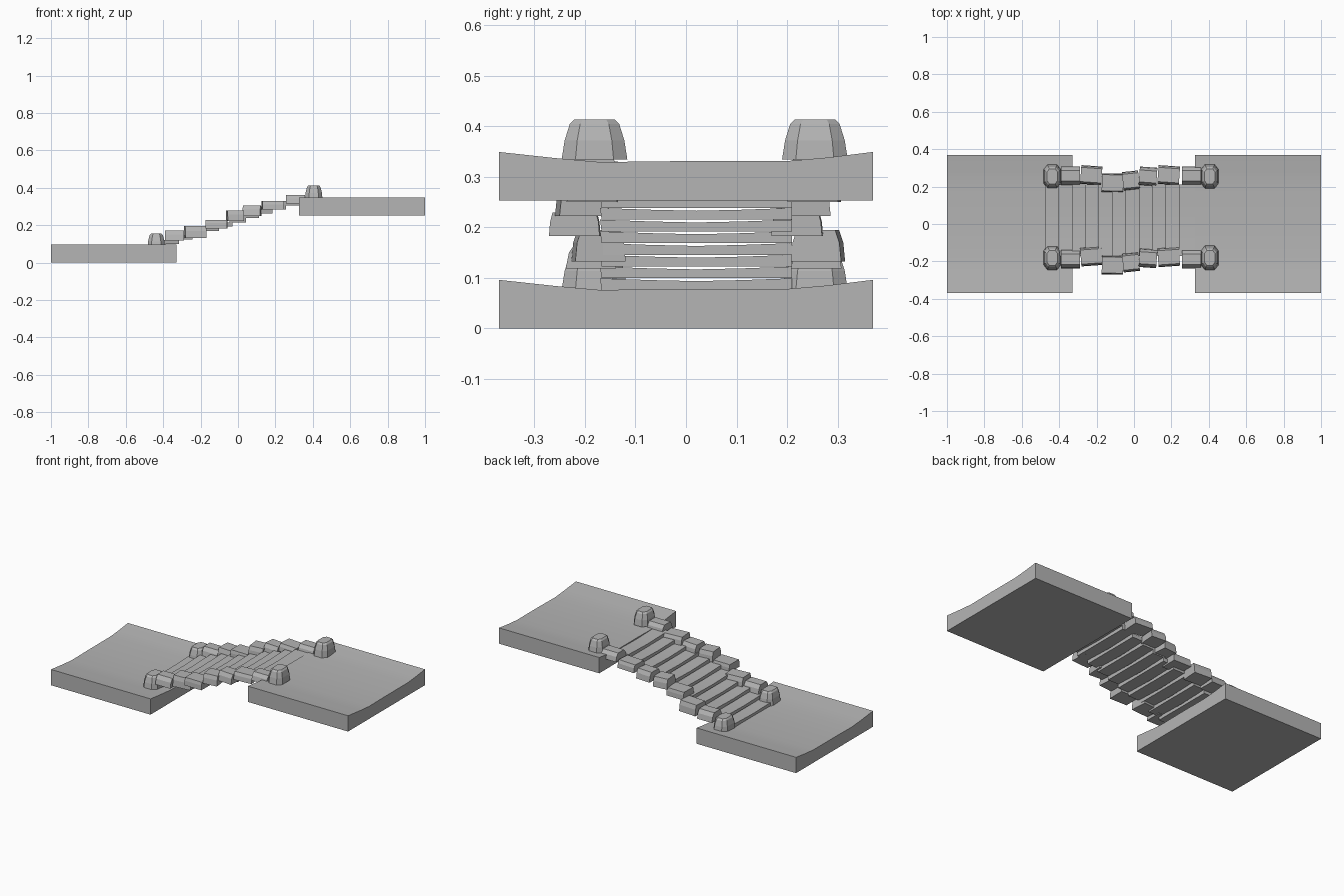
import bpy, math
from mathutils import Matrix

if "Cube" in bpy.data.objects:
    bpy.data.objects.remove(bpy.data.objects["Cube"])

# Dark grey stone
stone = bpy.data.materials.new("stone")
stone.diffuse_color = (0.46, 0.46, 0.46, 1)
stone.use_nodes = True
stone.node_tree.nodes["Principled BSDF"].inputs["Base Color"].default_value = stone.diffuse_color


def make(name, verts, faces):
    me = bpy.data.meshes.new(name)
    me.from_pydata(verts, [], faces)
    me.update()
    me.materials.append(stone)
    ob = bpy.data.objects.new(name, me)
    bpy.context.collection.objects.link(ob)
    return ob


def loft(name, rings):
    """Skin a stack of equal-length rings and cap both ends."""
    n = len(rings[0])
    verts = [p for r in rings for p in r]
    faces = [tuple(range(n))[::-1], tuple(range(len(verts) - n, len(verts)))]
    for k in range(len(rings) - 1):
        for i in range(n):
            j = (i + 1) % n
            faces.append((k * n + i, k * n + j, (k + 1) * n + j, (k + 1) * n + i))
    return make(name, verts, faces)


def extrude_x(name, x0, x1, profile):
    return loft(name, [[(x, y, z) for y, z in profile] for x in (x0, x1)])


def smooth(ob):
    bpy.ops.object.select_all(action='DESELECT')
    bpy.context.view_layer.objects.active = ob
    ob.select_set(True)
    bpy.ops.object.shade_smooth_by_angle(angle=math.radians(25))


# Ground platforms with raised outer edges
for name, x0, x1, z in (("lower_platform", -1, -0.33, 0), ("upper_platform", 0.325, 1, 0.253)):
    top = [(0.37, 0.096), (0.28, 0.085), (0.2, 0.078), (0.0, 0.078), (-0.17, 0.076), (-0.26, 0.084), (-0.37, 0.096)]
    smooth(extrude_x(name, x0, x1, [(-0.37, z), (0.37, z)] + [(y, z + h) for y, h in top]))

# Stair planks, slightly hollowed on top; the last one runs into the upper platform
for i in range(11):
    x0 = -0.475 + 0.0715 * i
    z = 0.076 + 0.0232 * i - (0.002 if i == 10 else 0)
    x1 = x0 + (0.1 if i == 10 else 0.088)
    top = [(0.21, 0.023), (0.11, 0.0195), (0.02, 0.0175), (-0.07, 0.0195), (-0.17, 0.023)]
    smooth(extrude_x(f"plank_{i}", x0, x1, [(-0.167, z), (0.21, z)] + [(y, z + h) for y, h in top]))

# Side stones: x0, x1, y centre left, y centre right, bottom, top, turn, top inset
stones = [
    (-0.39, -0.29, 0.258, -0.188, 0.118, 0.172, 0, 0.022),
    (-0.285, -0.172, 0.261, -0.173, 0.132, 0.195, -4, 0.012),
    (-0.172, -0.057, 0.220, -0.220, 0.183, 0.229, -1, 0.007),
    (-0.060, 0.027, 0.232, -0.205, 0.222, 0.280, 6, 0.012),
    (0.028, 0.122, 0.254, -0.183, 0.250, 0.306, -4, 0.018),
    (0.128, 0.243, 0.261, -0.177, 0.284, 0.330, -4, 0.012),
    (0.257, 0.358, 0.257, -0.188, 0.315, 0.362, 0, 0.022),
]
for k, (x0, x1, yl, yr, z0, z1, turn, inset) in enumerate(stones):
    for side, yc, t in (("left", yl, turn), ("right", yr, -turn if k == 1 or k == 5 else turn)):
        w, hx, h = 0.05, (x1 - x0) / 2, z1 - z0
        prof = [(-w, 0), (w, 0), (w - inset * 0.3, h * 0.6), (w - inset, h),
                (-w + inset, h), (-w + inset * 0.3, h * 0.6)]
        ob = extrude_x(f"side_stone_{side}_{k}", -hx, hx, prof)
        ob.data.transform(Matrix.Translation(((x0 + x1) / 2, yc, z0))
                          @ Matrix.Rotation(math.radians(t), 4, 'Z'))


# Chamfered end posts
def octagon(cx, cy, z, hx, hy):
    c, d = hx * 0.45, hy * 0.42
    pts = [(hx, -hy + d), (hx, hy - d), (hx - c, hy), (-hx + c, hy),
           (-hx, hy - d), (-hx, -hy + d), (-hx + c, -hy), (hx - c, -hy)]
    return [(cx + x, cy + y, z) for x, y in pts]


for end, cx, zb in (("lower", -0.437, 0.076), ("upper", 0.405, 0.334)):
    for side, cy in (("left", 0.255), ("right", -0.181)):
        loft(f"post_{end}_{side}", [octagon(cx, cy, zb + dz, hx, hy) for dz, hx, hy in (
            (0, 0.047, 0.065), (0.038, 0.044, 0.059), (0.07, 0.036, 0.049), (0.079, 0.028, 0.04))])
